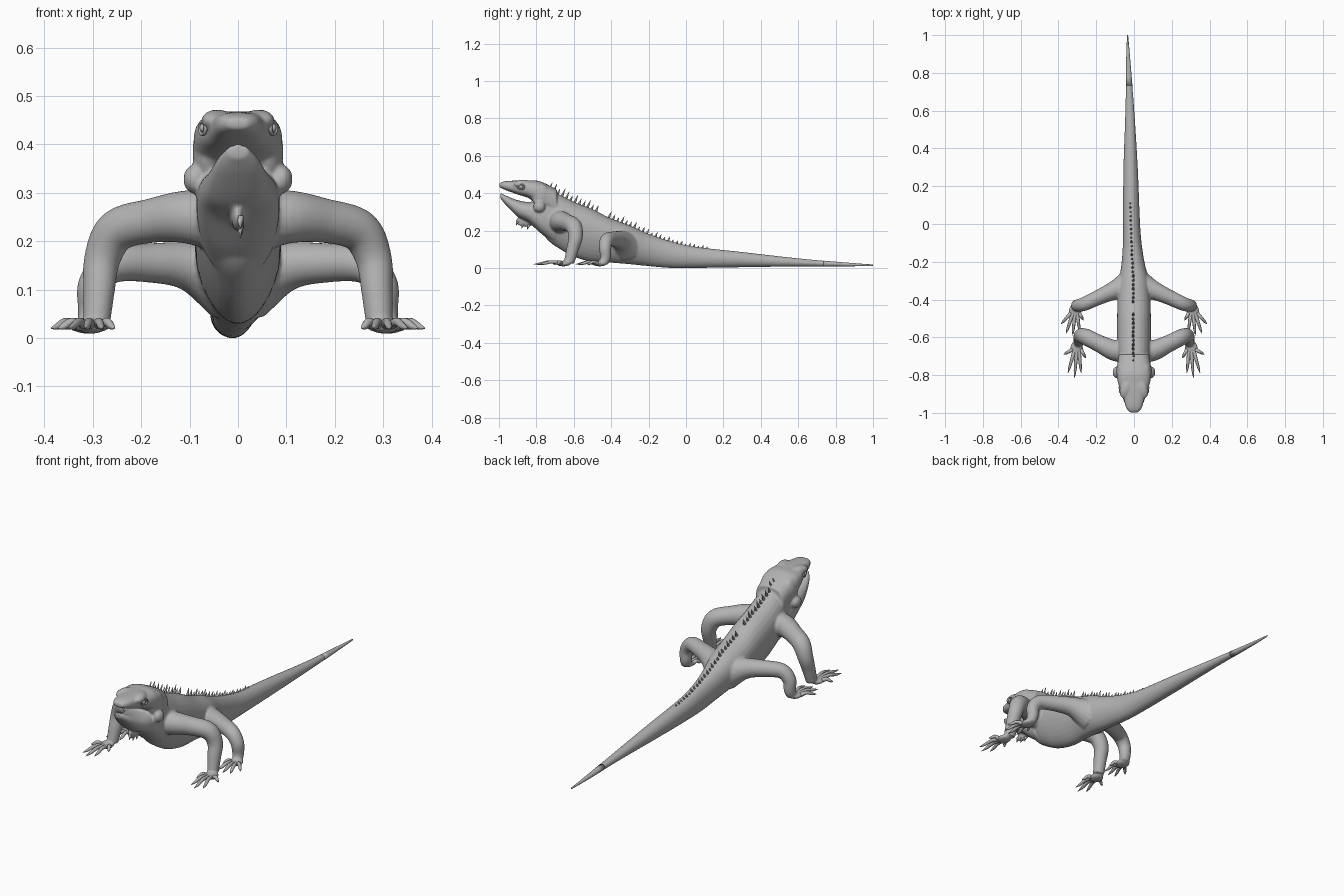
import bpy, bmesh, math
from mathutils import Vector, Matrix

cube = bpy.data.objects.get("Cube")
if cube:
    bpy.data.objects.remove(cube)

GREY = (0.45, 0.45, 0.45, 1)
skin = bpy.data.materials.new("grey skin")
skin.use_nodes = True
skin.diffuse_color = GREY
skin.node_tree.nodes["Principled BSDF"].inputs["Base Color"].default_value = GREY


def finish(bm, name):
    bmesh.ops.recalc_face_normals(bm, faces=bm.faces)
    for f in bm.faces:
        f.smooth = True
    me = bpy.data.meshes.new(name)
    bm.to_mesh(me)
    bm.free()
    me.materials.append(skin)
    ob = bpy.data.objects.new(name, me)
    bpy.context.collection.objects.link(ob)
    return ob


def spline(keys, steps=6):
    """Catmull-Rom interpolation of equal-length tuples."""
    out = []
    for i in range(len(keys) - 1):
        quad = (keys[max(i - 1, 0)], keys[i], keys[i + 1], keys[min(i + 2, len(keys) - 1)])
        for s in range(steps):
            t = s / steps
            out.append([b + 0.5 * t * (c - a + t * (2*a - 5*b + 4*c - d + t * (3*(b - c) + d - a)))
                        for a, b, c, d in zip(*quad)])
    out.append(list(keys[-1]))
    return out


def skin_rings(bm, rings):
    loops = [[bm.verts.new(p) for p in ring] for ring in rings]
    n = len(loops[0])
    for a, b in zip(loops, loops[1:]):
        for i in range(n):
            j = (i + 1) % n
            bm.faces.new((a[i], a[j], b[j], b[i]))
    bm.faces.new(loops[0])
    bm.faces.new(loops[-1])


def loft(bm, stations, power=1.0, n=28):
    """Sections along y: (y, centre x, half width, bottom, top, pear factor)."""
    rings = []
    for y, cx, w, lo, hi, pear in stations:
        ring = []
        for i in range(n):
            a = 2 * math.pi * (i + 0.5) / n
            c, s = math.cos(a), math.sin(a)
            px = math.copysign(abs(c) ** power, c) * (1 + pear * s)
            pz = math.copysign(abs(s) ** power, s)
            ring.append((cx + w * px, y, (lo + hi) / 2 + (hi - lo) / 2 * pz))
        rings.append(ring)
    skin_rings(bm, rings)


def tube(bm, keys, side, ref, n=14):
    """Round limb through (x, y, z, radius), mirrored by side."""
    pts = [(Vector((side * x, y, z)), r) for x, y, z, r in spline(keys)]
    rings = []
    for i, (p, r) in enumerate(pts):
        t = (pts[min(i + 1, len(pts) - 1)][0] - pts[max(i - 1, 0)][0]).normalized()
        u = t.cross(Vector(ref)).normalized()
        v = t.cross(u)
        rings.append([p + r * (math.cos(k * math.tau / n) * u + math.sin(k * math.tau / n) * v)
                      for k in range(n)])
    skin_rings(bm, rings)


def blob(bm, loc, size, rot_z=0):
    m = Matrix.Translation(loc) @ Matrix.Rotation(rot_z, 4, 'Z') @ Matrix.Diagonal((*size, 1))
    bmesh.ops.create_uvsphere(bm, u_segments=24, v_segments=16, radius=1, matrix=m)


def spike(bm, base, direction, radius, height):
    d = Vector(direction).normalized()
    m = (Matrix.Translation(Vector(base) + d * height / 2)
         @ d.to_track_quat('Z', 'Y').to_matrix().to_4x4())
    bmesh.ops.create_cone(bm, cap_ends=True, segments=8, radius1=radius,
                          radius2=radius * 0.1, depth=height, matrix=m)


# Trunk and tail
trunk = spline([
    (-.80, 0, .078, .235, .44, 0), (-.74, 0, .080, .15, .425, .05),
    (-.68, 0, .086, .105, .395, .15), (-.60, 0, .088, .06, .355, .2),
    (-.50, 0, .088, .032, .315, .2), (-.40, 0, .085, .028, .265, .2),
    (-.30, 0, .078, .02, .228, .15), (-.20, -.005, .06, .01, .183, .1),
    (-.08, -.01, .048, .0, .143, 0), (.05, -.014, .044, .0, .114, 0),
    (.30, -.018, .038, .004, .086, 0), (.60, -.022, .024, .008, .052, 0),
    (.85, -.03, .012, .009, .03, 0), (1.0, -.034, .003, .011, .019, 0)])
flesh = bmesh.new()
loft(flesh, trunk)

# Head with parted jaws
loft(flesh, spline([
    (-.998, 0, .022, .432, .453, 0), (-.97, 0, .043, .419, .464, 0),
    (-.90, 0, .062, .393, .468, 0), (-.84, 0, .085, .373, .468, 0),
    (-.78, 0, .092, .33, .464, 0), (-.69, 0, .08, .27, .42, 0)]), 0.75)
loft(flesh, spline([
    (-.992, 0, .022, .372, .402, 0), (-.96, 0, .045, .333, .386, 0),
    (-.90, 0, .066, .275, .363, 0), (-.84, 0, .082, .242, .353, 0),
    (-.77, 0, .086, .18, .36, 0), (-.70, 0, .08, .13, .36, 0)]), 0.85)
blob(flesh, (0, -.86, .25), (.014, .05, .03))

FRONT_LEG = [(.02, -.67, .235, .065), (.10, -.67, .25, .056), (.18, -.635, .242, .046),
             (.25, -.60, .222, .044), (.28, -.59, .165, .038), (.287, -.607, .10, .033),
             (.292, -.625, .03, .028)]
HIND_LEG = [(.02, -.32, .12, .085), (.10, -.35, .148, .052), (.18, -.385, .155, .041),
            (.26, -.422, .15, .037), (.298, -.432, .11, .033), (.302, -.43, .06, .029),
            (.306, -.44, .028, .025)]
FRONT_TIPS = [(.255, -.71), (.28, -.79), (.315, -.815), (.35, -.79), (.372, -.69)]
HIND_TIPS = [(.268, -.51), (.287, -.575), (.325, -.59), (.36, -.58), (.386, -.53)]
PALMS = {"front": (.303, -.655), "hind": (.312, -.462)}

for side, word in ((1, "left"), (-1, "right")):
    # Cheeks, brow ridges and jowl scales
    blob(flesh, (side * .062, -.775, .385), (.032, .05, .065))
    blob(flesh, (side * .043, -.87, .449), (.03, .055, .023), side * .3)
    blob(flesh, (side * .09, -.785, .328), (.023, .032, .03))

    # Legs, palms and clawed toes
    for pair, leg, tips in (("front", FRONT_LEG, FRONT_TIPS), ("hind", HIND_LEG, HIND_TIPS)):
        tube(flesh, leg, side, (0, 1, 0), 20)
        px, py = PALMS[pair]
        blob(flesh, (side * px, py, .024), (.034, .04, .015))
        toes = bmesh.new()
        for k, (tx, ty) in enumerate(tips):
            bx = px + (k - 2) * .011
            by = py - .01
            dx, dy = tx - bx, ty - by
            tube(toes, [(bx, by, .024, .011), (bx + dx * .4, by + dy * .4, .033, .009),
                        (bx + dx * .75, by + dy * .75, .024, .007),
                        (tx, ty, .02, .001)], side, (0, 0, 1), 10)
        finish(toes, f"{pair}_{word}_toes")

    # Eyeball inside a raised lid
    eye = bmesh.new()
    blob(eye, (side * .071, -.882, .434), (.008, .013, .01), side * .3)
    finish(eye, f"{word}_eye")
    lid = bmesh.new()
    ring = [(.073 + .006 * math.cos(a), -.882 + .018 * math.cos(a), .434 + .013 * math.sin(a), .004)
            for a in (k * math.tau / 12 for k in range(13))]
    tube(lid, ring, side, (1, 0, 0), 8)
    finish(lid, f"{word}_eyelid")

# Fuse all flesh into one smooth skin
body = finish(flesh, "body")
remesh = body.modifiers.new("fuse", 'REMESH')
remesh.mode = 'VOXEL'
remesh.voxel_size = 0.005
remesh.use_smooth_shade = True
soften = body.modifiers.new("soften", 'SMOOTH')
soften.factor = 0.5
soften.iterations = 8

# Fine end of the tail
tip = bmesh.new()
loft(tip, trunk[-10:])
finish(tip, "tail_tip")

# Crest of spines along the back, with a gap over the loins
crest = bmesh.new()
COUNT = 38
for k in range(COUNT):
    y = -.735 + .84 * k / (COUNT - 1)
    if -.475 < y < -.43:
        continue
    near = min(trunk, key=lambda s: abs(s[0] - y))
    after = trunk[trunk.index(near) + 1]
    z = near[4] + (after[4] - near[4]) * (y - near[0]) / (after[0] - near[0])
    tall = (.05 - .028 * k / COUNT) * (1 + .2 * math.sin(k * 2.3))
    spike(crest, (near[1] - .004, y, z - .012), (.08 * math.sin(k * 1.7), .45, 1), .009, tall)
finish(crest, "back_crest")

# Small spines under the chin
fringe = bmesh.new()
for y, z in ((-.90, .25), (-.87, .235), (-.84, .23)):
    spike(fringe, (.004, y, z), (.05, -.4, -1), .009, .025)
finish(fringe, "throat_fringe")
